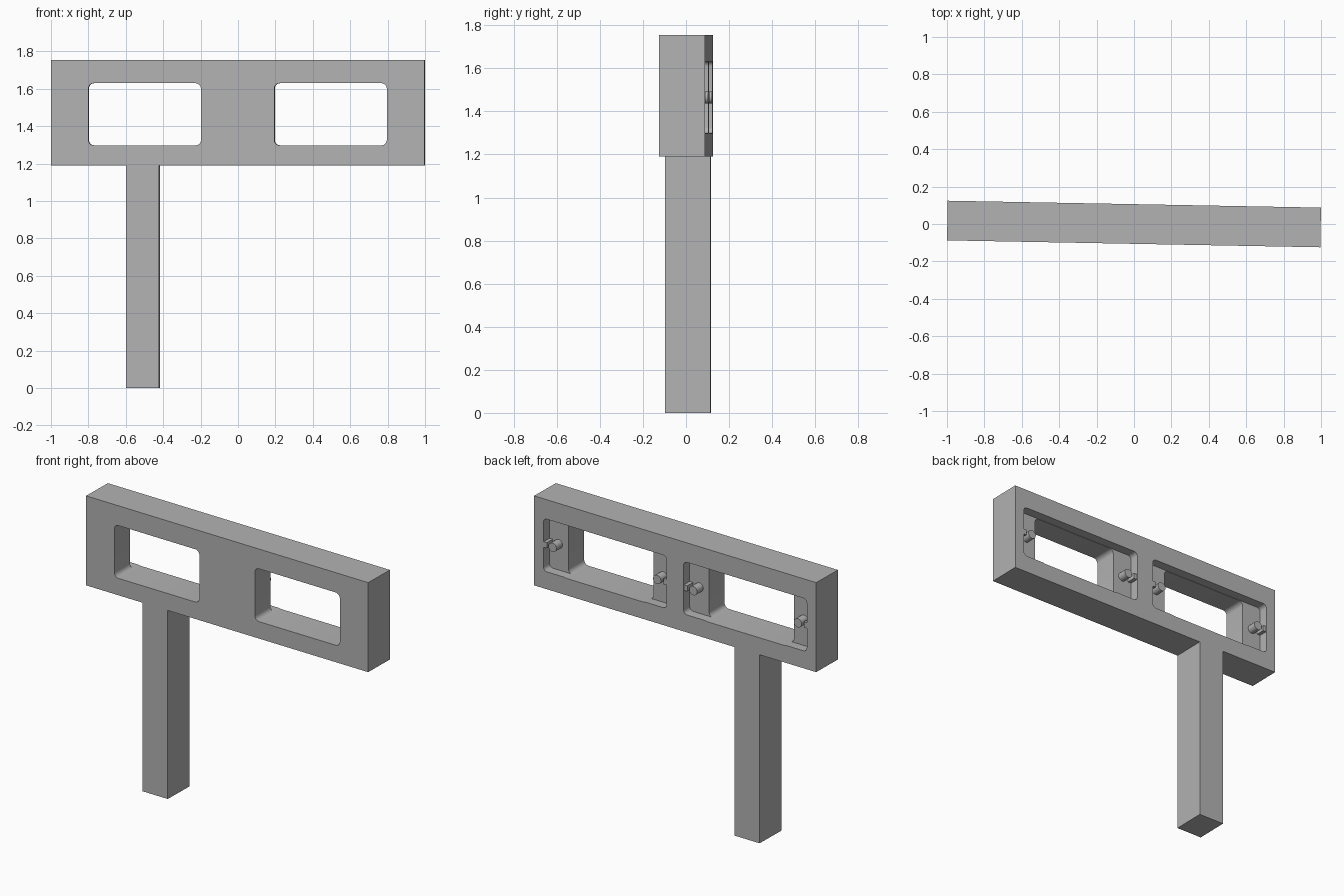
import bpy, bmesh, math
from mathutils import Matrix, Vector

cube = bpy.data.objects.get("Cube")
if cube:
    bpy.data.objects.remove(cube, do_unlink=True)

grey = bpy.data.materials.new("matte grey")
grey.use_nodes = True
colour = (0.45, 0.45, 0.45, 1)
grey.diffuse_color = colour
grey.node_tree.nodes["Principled BSDF"].inputs["Base Color"].default_value = colour

HALF = 0.106          # half the thickness
LEDGE = 0.046         # y of the ledge floor behind the back face
MID_Z = 1.465         # height of the window centres
TURN = Matrix.Rotation(-0.0185, 4, "Z")


def finish(name, bm):
    bmesh.ops.recalc_face_normals(bm, faces=bm.faces)
    mesh = bpy.data.meshes.new(name)
    bm.to_mesh(mesh)
    bm.free()
    mesh.materials.append(grey)
    ob = bpy.data.objects.new(name, mesh)
    bpy.context.collection.objects.link(ob)
    return ob


def block(name, x, y, z, radius=0):
    """Box from (min, max) ranges, with optional rounding of the y edges."""
    bm = bmesh.new()
    bmesh.ops.create_cube(bm, size=1)
    for v in bm.verts:
        v.co = Vector(r[0] if c < 0 else r[1] for c, r in zip(v.co, (x, y, z)))
    if radius:
        edges = [e for e in bm.edges
                 if abs(e.verts[0].co.y - e.verts[1].co.y) > 0.001]
        bmesh.ops.bevel(bm, geom=edges, offset=radius, offset_type="OFFSET",
                        segments=5, profile=0.5, affect="EDGES")
    return finish(name, bm)


def peg(name, x):
    """Small round peg standing on the ledge."""
    bm = bmesh.new()
    length = HALF - LEDGE + 0.004
    place = Matrix.Translation((x, LEDGE + length / 2 - 0.004, MID_Z))
    bmesh.ops.create_cone(bm, cap_ends=True, segments=24, radius1=0.028,
                          radius2=0.028, depth=length,
                          matrix=place @ Matrix.Rotation(math.pi / 2, 4, "X"))
    return finish(name, bm)


def span(side, a, b):
    return sorted((side * a, side * b))


# Frame, with a window and a wider shallow recess on each side
frame = block("frame", (-0.998, 0.998), (-HALF, HALF), (1.19, 1.755))
parts = [frame]
cutters = []
for side, label in ((1, "left"), (-1, "right")):
    cutters.append(block(label + "_window_cutter", span(side, 0.196, 0.798),
                         (-0.3, 0.3), (1.297, 1.63), 0.03))
    cutters.append(block(label + "_recess_cutter", span(side, 0.06, 0.932),
                         (LEDGE, 0.3), (1.3, 1.632), 0.025))
for cutter in cutters:
    mod = frame.modifiers.new(cutter.name, "BOOLEAN")
    mod.operation = "DIFFERENCE"
    mod.solver = "EXACT"
    mod.object = cutter
    cutter.hide_render = True

# Bake the cuts and drop the cutters
depsgraph = bpy.context.evaluated_depsgraph_get()
cut_mesh = bpy.data.meshes.new_from_object(frame.evaluated_get(depsgraph))
frame.modifiers.clear()
frame.data = cut_mesh
for cutter in cutters:
    bpy.data.objects.remove(cutter, do_unlink=True)

# Post
parts.append(block("post", (-0.598, -0.42), (-HALF, HALF), (0, 1.19)))

# Pegs and the short webs tying them to the recess walls
for side, label in ((1, "left"), (-1, "right")):
    for where, wall, x in (("inner", 0.055, 0.128), ("outer", 0.937, 0.868)):
        parts.append(peg(f"{label}_{where}_peg", side * x))
        tip = wall + 0.4 * (x - wall)
        parts.append(block(f"{label}_{where}_web", span(side, wall, tip),
                           (LEDGE - 0.004, HALF - 0.003),
                           (MID_Z - 0.018, MID_Z + 0.018)))

# Slight turn of the whole model, and smooth rounded corners
bpy.ops.object.select_all(action="DESELECT")
for ob in parts:
    ob.data.transform(TURN)
    ob.select_set(True)
bpy.context.view_layer.objects.active = frame
bpy.ops.object.shade_smooth_by_angle(angle=math.radians(30))
